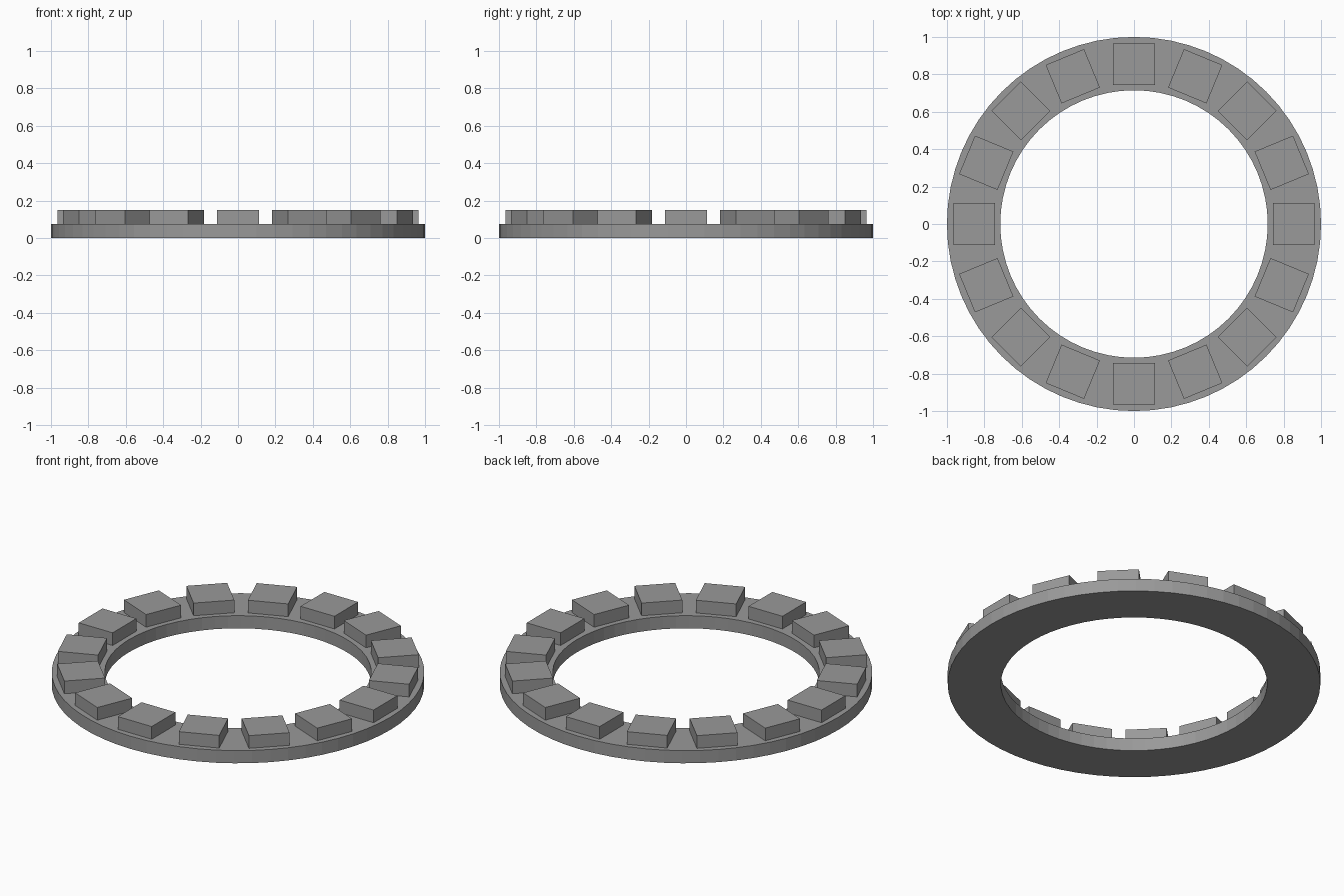
import bpy
import bmesh
from math import cos, sin, tau
from mathutils import Matrix

cube = bpy.data.objects.get("Cube")
if cube:
    bpy.data.objects.remove(cube, do_unlink=True)

OUTER, INNER, SEGMENTS = 1.0, 0.715, 64
RING_TOP, BLOCK_TOP = 0.075, 0.15
BLOCKS, BLOCK_SIZE, BLOCK_RADIUS = 16, 0.222, 0.855

grey = bpy.data.materials.new("stone_grey")
grey.use_nodes = True
grey.diffuse_color = (0.32, 0.32, 0.32, 1)
grey.node_tree.nodes["Principled BSDF"].inputs["Base Color"].default_value = grey.diffuse_color


def add_object(name, bm):
    bmesh.ops.recalc_face_normals(bm, faces=bm.faces)
    mesh = bpy.data.meshes.new(name)
    bm.to_mesh(mesh)
    bm.free()
    mesh.materials.append(grey)
    obj = bpy.data.objects.new(name, mesh)
    bpy.context.collection.objects.link(obj)
    return obj


# Flat base ring: a rectangular section carried around the axis
bm = bmesh.new()
section = [(INNER, 0), (OUTER, 0), (OUTER, RING_TOP), (INNER, RING_TOP)]
loops = [[bm.verts.new((r * cos(tau * i / SEGMENTS), r * sin(tau * i / SEGMENTS), z))
          for r, z in section] for i in range(SEGMENTS)]
for i, loop in enumerate(loops):
    following = loops[(i + 1) % SEGMENTS]
    for j in range(4):
        k = (j + 1) % 4
        bm.faces.new((loop[j], following[j], following[k], loop[k]))
add_object("base_ring", bm)

# Square blocks spaced evenly on the ring
height = BLOCK_TOP - RING_TOP
for i in range(BLOCKS):
    bm = bmesh.new()
    place = (Matrix.Rotation(tau * i / BLOCKS, 4, "Z")
             @ Matrix.Translation((BLOCK_RADIUS, 0, RING_TOP + height / 2))
             @ Matrix.Diagonal((BLOCK_SIZE, BLOCK_SIZE, height, 1)))
    bmesh.ops.create_cube(bm, size=1, matrix=place)
    add_object(f"block_{i + 1}", bm)
